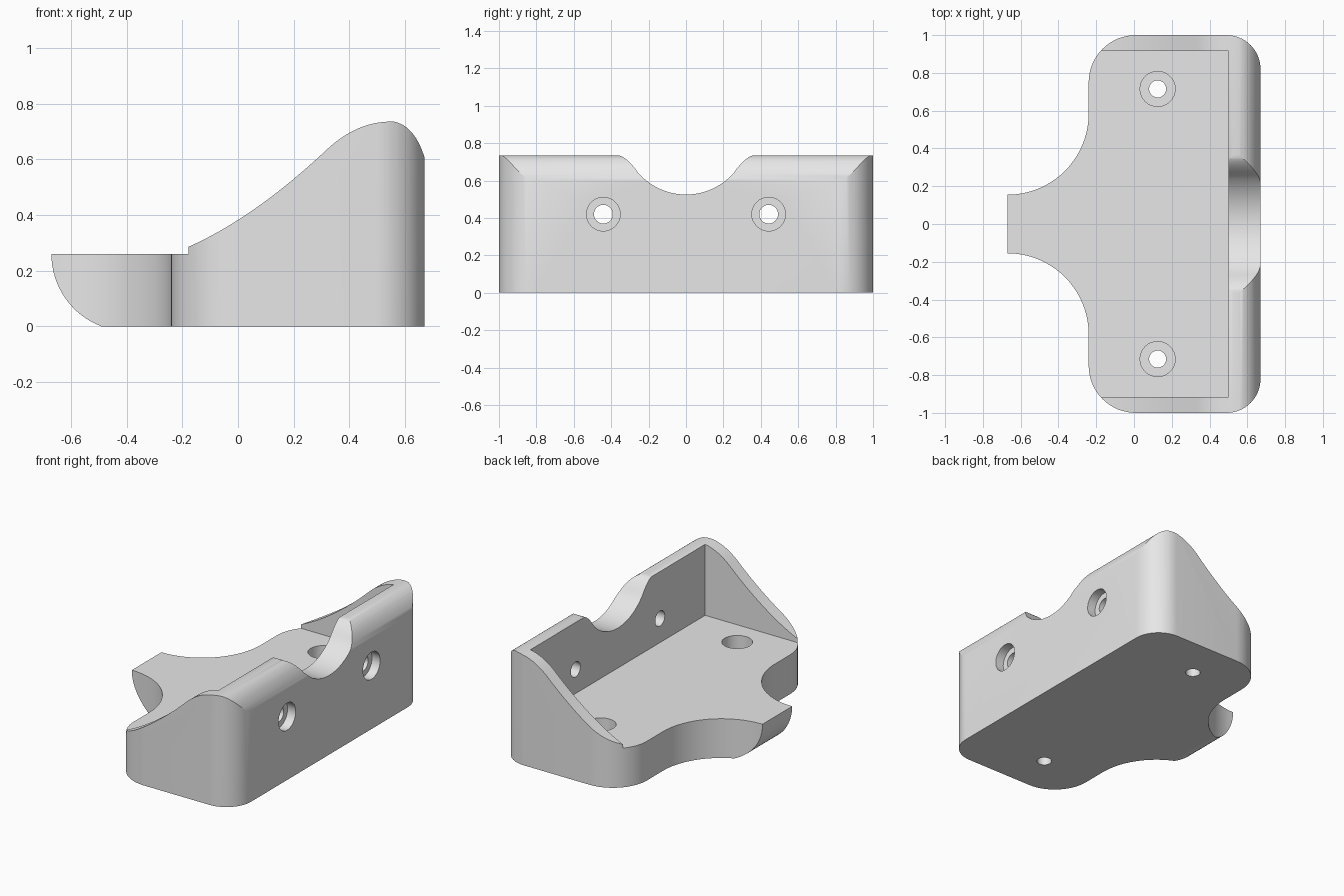
import bpy, bmesh, math
from mathutils import Vector

if "Cube" in bpy.data.objects:
    bpy.data.objects.remove(bpy.data.objects["Cube"])


def arc(cx, cy, r, a0, a1, n=16):
    """Points on a circular arc, angles in degrees."""
    out = []
    for i in range(n + 1):
        a = math.radians(a0 + (a1 - a0) * i / n)
        out.append((cx + r * math.cos(a), cy + r * math.sin(a)))
    return out


def bezier(p, c, q, n=12):
    """Points on a quadratic curve from p to q with control point c."""
    p, c, q = Vector(p), Vector(c), Vector(q)
    return [tuple(p * (1 - t) ** 2 + c * 2 * t * (1 - t) + q * t * t)
            for t in (i / n for i in range(n + 1))]


def prism(name, pts, axis, lo, hi):
    """Extrude a 2D outline along an axis from lo to hi."""
    place = {"x": lambda u, v, d: (d, u, v),
             "y": lambda u, v, d: (u, d, v),
             "z": lambda u, v, d: (u, v, d)}[axis]
    bm = bmesh.new()
    a = [bm.verts.new(place(u, v, lo)) for u, v in pts]
    b = [bm.verts.new(place(u, v, hi)) for u, v in pts]
    n = len(pts)
    bm.faces.new(a)
    bm.faces.new(b)
    for i in range(n):
        j = (i + 1) % n
        bm.faces.new((a[i], a[j], b[j], b[i]))
    bmesh.ops.recalc_face_normals(bm, faces=bm.faces)
    me = bpy.data.meshes.new(name)
    bm.to_mesh(me)
    bm.free()
    ob = bpy.data.objects.new(name, me)
    bpy.context.collection.objects.link(ob)
    return ob


def combine(target, tool, op):
    """Apply a boolean and remove the tool."""
    mod = target.modifiers.new("cut", "BOOLEAN")
    mod.operation, mod.solver, mod.object = op, "EXACT", tool
    bpy.context.view_layer.objects.active = target
    bpy.ops.object.modifier_apply(modifier=mod.name)
    bpy.data.objects.remove(tool)


def hole(axis, u, v, r, lo, hi):
    combine(bracket, prism("hole_cutter", arc(u, v, r, 0, 348.75, 31), axis, lo, hi),
            "DIFFERENCE")


# Plan outline: rounded block with a flared tongue
half = (arc(0.49, 0.82, 0.18, 0, 90)
        + arc(0.01, 0.75, 0.25, 90, 180)
        + arc(-0.67, 0.585, 0.43, 0, -90, 24)
        + [(-0.85, 0.155)])
plan = half + [(x, -y) for x, y in reversed(half)]
bracket = prism("bracket", plan, "z", 0, 1)

# Side profile: sweeping wall tops, rounded back edge, curved tongue tip
side = (bezier((-0.19, 0.28), (0.058, 0.387), (0.33, 0.645))
        + bezier((0.33, 0.645), (0.43, 0.732), (0.54, 0.735))[1:]
        + bezier((0.56, 0.735), (0.635, 0.72), (0.67, 0.605))
        + [(0.85, 0.605), (0.85, -0.2), (-0.49, -0.2)]
        + arc(-0.392, 0.26, 0.278, 249.3, 180)
        + [(-0.67, 0.28)])
combine(bracket, prism("side_profile", side, "y", -1.2, 1.2), "INTERSECT")

# Open tray between the walls
tray = [(-1, -0.915), (0.5, -0.915), (0.5, 0.915), (-1, 0.915)]
combine(bracket, prism("tray_cutter", tray, "z", 0.26, 1.2), "DIFFERENCE")

# Saddle notch in the back wall, with softened shoulders
right = (arc(0, 0.865, 0.34, -90, -42, 14)
         + bezier((0.2527, 0.6375), (0.32, 0.735), (0.37, 0.7355), 8)[1:]
         + [(0.37, 1)])
notch = right + [(-y, z) for y, z in reversed(right[1:])]
combine(bracket, prism("notch_cutter", notch, "x", 0.4, 0.9), "DIFFERENCE")

# Counterbored screw holes in the floor and the back wall
for s in (-1, 1):
    hole("z", 0.125, s * 0.715, 0.045, -0.1, 0.5)
    hole("z", 0.125, s * 0.715, 0.093, 0.1, 0.5)
    hole("x", s * 0.442, 0.42, 0.05, 0.4, 0.9)
    hole("x", s * 0.442, 0.42, 0.09, 0.61, 0.9)

# Colour and shading
mat = bpy.data.materials.new("light_grey")
mat.diffuse_color = (0.8, 0.8, 0.8, 1)
mat.use_nodes = True
mat.node_tree.nodes["Principled BSDF"].inputs["Base Color"].default_value = mat.diffuse_color
bracket.data.materials.clear()
bracket.data.materials.append(mat)
for f in bracket.data.polygons:
    f.material_index = 0
bpy.ops.object.select_all(action="DESELECT")
bracket.select_set(True)
bpy.context.view_layer.objects.active = bracket
bpy.ops.object.shade_smooth_by_angle(angle=math.radians(25))
